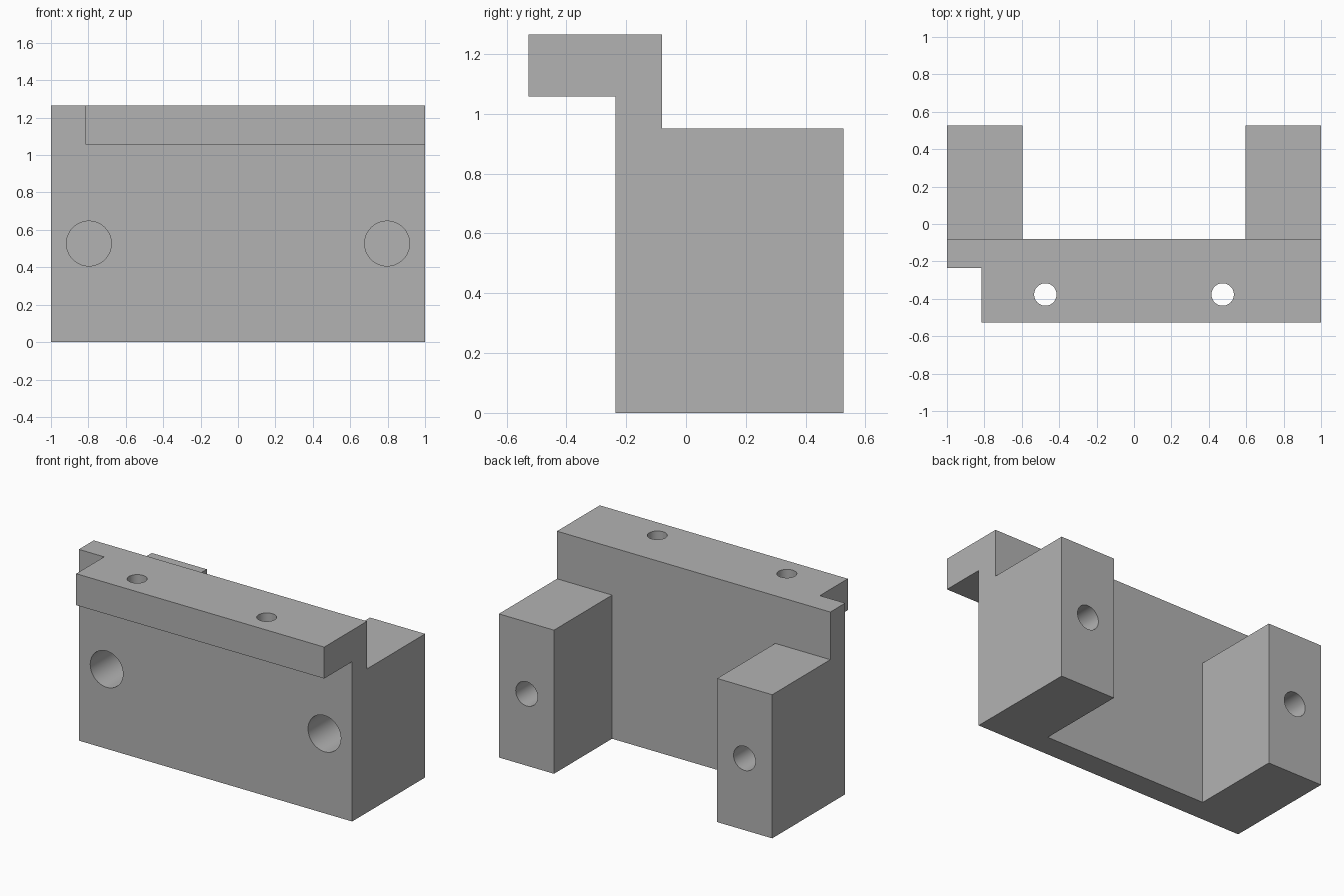
import bpy
import math

if "Cube" in bpy.data.objects:
    bpy.data.objects.remove(bpy.data.objects["Cube"])

grey = bpy.data.materials.new("plain grey")
grey.diffuse_color = (0.45, 0.45, 0.45, 1)
grey.use_nodes = True
grey.node_tree.nodes["Principled BSDF"].inputs["Base Color"].default_value = grey.diffuse_color


def box(name, x0, x1, y0, y1, z0, z1):
    bpy.ops.mesh.primitive_cube_add(
        size=1, location=((x0 + x1) / 2, (y0 + y1) / 2, (z0 + z1) / 2))
    ob = bpy.context.object
    ob.name = name
    ob.scale = (x1 - x0, y1 - y0, z1 - z0)
    bpy.ops.object.transform_apply(location=True, rotation=True, scale=True)
    ob.data.materials.append(grey)
    return ob


def cylinder(name, radius, depth, location, along_y):
    bpy.ops.mesh.primitive_cylinder_add(
        vertices=48, radius=radius, depth=depth, location=location,
        rotation=(math.pi / 2 if along_y else 0, 0, 0))
    ob = bpy.context.object
    ob.name = name
    ob.data.materials.append(grey)
    return ob


def combine(target, other, operation):
    mod = target.modifiers.new(operation, 'BOOLEAN')
    mod.operation = operation
    mod.solver = 'EXACT'
    mod.object = other
    bpy.context.view_layer.objects.active = target
    bpy.ops.object.modifier_apply(modifier=mod.name)
    bpy.data.objects.remove(other, do_unlink=True)


FRONT, PLATE_BACK, BACK = -0.235, -0.08, 0.527

# Upright plate, overhanging top lip and the two rear blocks
bracket = box("bracket", -1, 1, FRONT, PLATE_BACK, 0, 1.265)
combine(bracket, box("top_lip", -0.815, 1, -0.527, -0.16, 1.057, 1.265), 'UNION')
for x0, x1 in ((-1, -0.597), (0.597, 1)):
    combine(bracket, box("rear_block", x0, x1, -0.16, BACK, 0, 0.95), 'UNION')

for side in (-1, 1):
    # Large blind hole in the front face
    combine(bracket, cylinder("front_hole", 0.12, 0.8,
                              (side * 0.797, FRONT, 0.527), True), 'DIFFERENCE')
    # Small blind hole in the back of each block
    combine(bracket, cylinder("back_hole", 0.08, 0.5,
                              (side * 0.797, BACK, 0.475), True), 'DIFFERENCE')
    # Vertical through hole in the lip
    combine(bracket, cylinder("lip_hole", 0.06, 0.5,
                              (side * 0.474, -0.377, 1.16), False), 'DIFFERENCE')

# Smooth hole walls, crisp edges
bpy.ops.object.select_all(action='DESELECT')
bracket.select_set(True)
bpy.context.view_layer.objects.active = bracket
bpy.ops.object.shade_smooth_by_angle(angle=math.radians(30))
